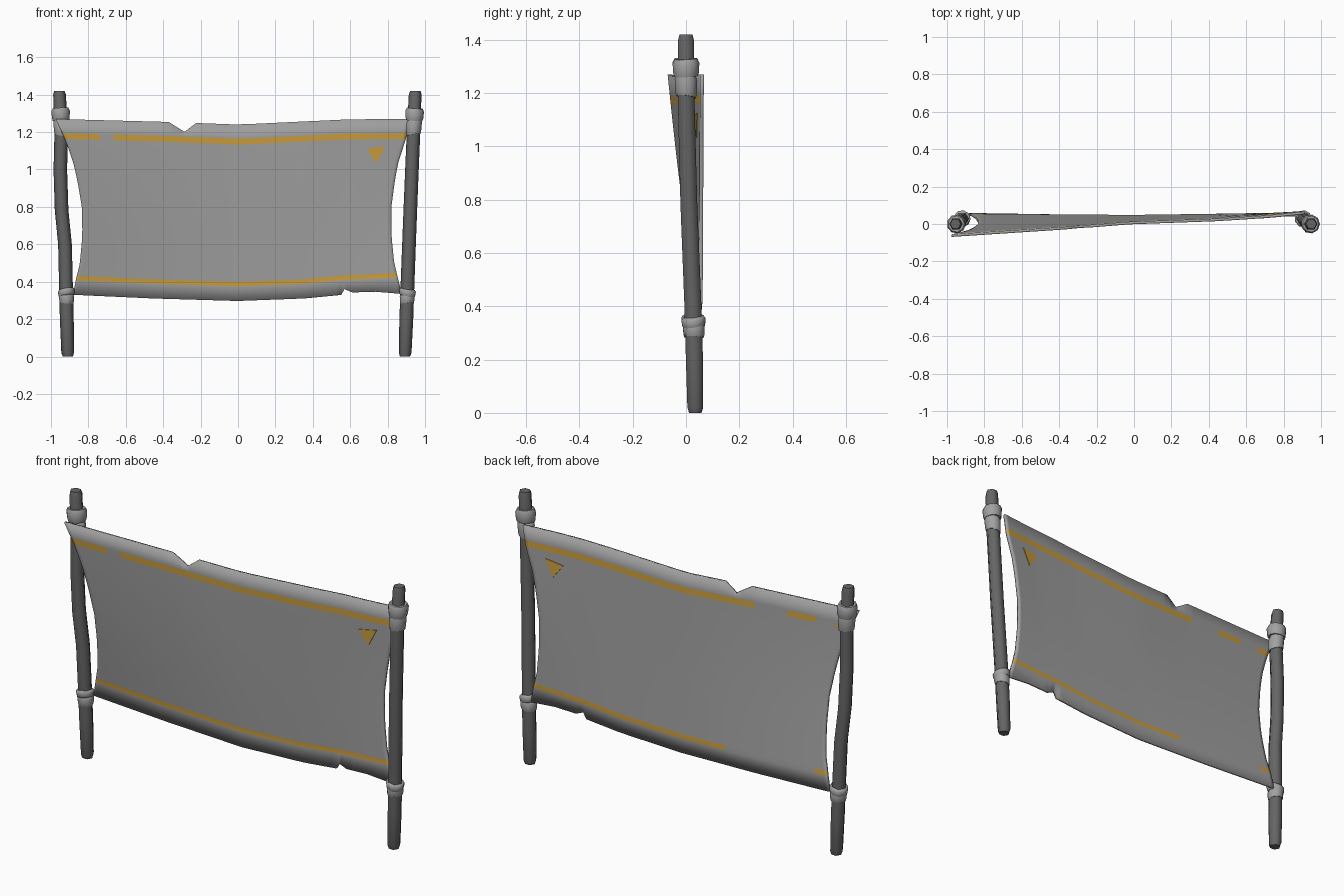
import bpy, bmesh, math
from mathutils import Vector

old = bpy.data.objects.get("Cube")
if old:
    bpy.data.objects.remove(old, do_unlink=True)


def material(name, rgb):
    m = bpy.data.materials.new(name)
    m.use_nodes = True
    m.diffuse_color = (*rgb, 1)
    bsdf = m.node_tree.nodes["Principled BSDF"]
    bsdf.inputs["Base Color"].default_value = (*rgb, 1)
    bsdf.inputs["Roughness"].default_value = 0.8
    return m


CLOTH = material("grey cloth", (0.35, 0.35, 0.35))
GOLD = material("gold paint", (0.6, 0.34, 0.045))
POST = material("dark grey post", (0.13, 0.13, 0.13))
TIE = material("light grey binding", (0.36, 0.36, 0.36))


def finish(name, bm, mats, angle):
    bmesh.ops.recalc_face_normals(bm, faces=bm.faces[:])
    mesh = bpy.data.meshes.new(name)
    bm.to_mesh(mesh)
    bm.free()
    for m in mats:
        mesh.materials.append(m)
    ob = bpy.data.objects.new(name, mesh)
    bpy.context.collection.objects.link(ob)
    if angle:
        bpy.ops.object.select_all(action="DESELECT")
        ob.select_set(True)
        bpy.context.view_layer.objects.active = ob
        bpy.ops.object.shade_smooth_by_angle(angle=math.radians(angle))
    return ob


def interp(pts, t):
    """Piecewise linear lookup."""
    if t <= pts[0][0]:
        return pts[0][1]
    for (a, p), (b, q) in zip(pts, pts[1:]):
        if t <= b:
            return p + (q - p) * (t - a) / (b - a)
    return pts[-1][1]


def tube(name, rings, sides, mat, tilt=0.0):
    """Lofted rings of (centre x, y, z, radius); tilt slants every ring."""
    bm = bmesh.new()
    loops = []
    for x, y, z, r in rings:
        loop = []
        for i in range(sides):
            a = math.tau * i / sides
            loop.append(bm.verts.new((x + r * math.cos(a), y + r * math.sin(a),
                                      z + tilt * math.cos(a + 0.6))))
        loops.append(loop)
    for lo, hi in zip(loops, loops[1:]):
        for i in range(sides):
            k = (i + 1) % sides
            bm.faces.new((lo[i], lo[k], hi[k], hi[i]))
    bm.faces.new(loops[0][::-1])
    bm.faces.new(loops[-1])
    return finish(name, bm, [mat], 62)


# Posts: slightly crooked six-sided poles, each with bindings
POST_Y = [(0, 0.035), (0.3, 0.03), (0.8, 0.01), (1.2, 0.0), (1.42, 0.0)]
POST_X = {
    "right": [(0, -0.91), (0.3, -0.918), (0.6, -0.925), (0.78, -0.943),
              (1.0, -0.95), (1.2, -0.945), (1.42, -0.955)],
    "left": [(0, 0.893), (0.35, 0.905), (0.7, 0.918), (1.0, 0.93), (1.42, 0.948)],
}
POST_R = [(0, 0.027), (0.02, 0.034), (0.2, 0.037), (1.25, 0.036), (1.4, 0.034), (1.42, 0.028)]
HEIGHTS = [0, 0.02, 0.2, 0.4, 0.6, 0.78, 1.0, 1.2, 1.4, 1.42]
# Bindings: bottom height, top height, radius, slant
BANDS = [("lower_tie", 0.285, 0.34, 0.042, 0.004), ("lower_wrap", 0.325, 0.362, 0.046, -0.008),
         ("upper_wrap", 1.185, 1.27, 0.043, 0.008), ("upper_tie", 1.262, 1.328, 0.051, -0.004)]
for side, path in POST_X.items():
    def at(z, r):
        return (interp(path, z), interp(POST_Y, z), z, r)
    tube(side + "_post", [at(z, interp(POST_R, z)) for z in HEIGHTS], 6, POST)
    for name, z0, z1, r, slant in BANDS:
        h = z1 - z0
        rings = [at(z0, r * 0.88), at(z0 + 0.2 * h, r * 0.95),
                 at(z0 + 0.75 * h, r), at(z1, r * 0.85)]
        tube(side + "_" + name, rings, 9, TIE, slant if side == "left" else -slant)

# Cloth outline: side edges by height, hems by position across
EDGE_R = [(0.32, -0.885), (0.42, -0.865), (0.5, -0.845), (0.65, -0.832), (0.8, -0.835),
          (0.95, -0.86), (1.05, -0.885), (1.15, -0.92), (1.27, -0.975)]
EDGE_L = [(0.32, 0.88), (0.42, 0.855), (0.5, 0.835), (0.65, 0.82), (0.8, 0.82),
          (0.95, 0.84), (1.05, 0.86), (1.15, 0.895), (1.27, 0.915)]
TOP = [(0, 1.27), (0.3, 1.255), (0.515, 1.24), (0.83, 1.268), (1, 1.27)]
BOTTOM = [(0, 0.33), (0.25, 0.31), (0.5, 0.297), (0.7, 0.31), (0.82, 0.33), (1, 0.345)]
TOP_NOTCH = [(0.318, 0), (0.356, -0.05), (0.395, 0)]
BOTTOM_NOTCH = [(0.815, 0), (0.828, 0.03), (0.85, 0.01), (0.92, 0.008), (1, -0.01)]
TOP_Y = [(0, -0.062), (0.32, -0.022), (0.5, 0.005), (0.75, 0.022), (0.9, 0.04), (1, 0.06)]
BOTTOM_Y = [(0, 0.06), (0.5, 0.046), (1, 0.055)]
HALF = 0.007


def cloth_x(u, z):
    a, b = interp(EDGE_R, z), interp(EDGE_L, z)
    return a + (b - a) * u


def cloth_y(u, z):
    v = (z - interp(BOTTOM, u)) / (interp(TOP, u) - interp(BOTTOM, u))
    a, b = interp(BOTTOM_Y, u), interp(TOP_Y, u)
    return a + (b - a) * v - 0.008 * math.sin(math.pi * v) * (1 - u)


columns = sorted({i / 24 for i in range(25)} | {0.01, 0.99, 0.105, 0.145, 0.19, 0.35}
                 | {p[0] for p in TOP_NOTCH + BOTTOM_NOTCH})
INNER = 12
ROWS = INNER + 5          # hem, stripe, field, stripe, hem


def row_heights(u):
    lo, hi = interp(BOTTOM, u), interp(TOP, u)
    a, b = lo + 0.102, hi - 0.107
    field = [a + (b - a) * i / INNER for i in range(INNER + 1)]
    return ([lo + interp(BOTTOM_NOTCH, u), lo + 0.078] + field
            + [hi - 0.076, hi + interp(TOP_NOTCH, u)])


def is_gold(front, row, u):
    if row == 1:
        return front or u > 0.35 or u < 0.06
    if row == ROWS - 3:
        if front:
            return not 0.105 < u < 0.145
        return u > 0.3 or 0.105 < u < 0.19 or u < 0.04
    return False


bm = bmesh.new()
layers = {}
for s in (-1, 1):
    layers[s] = [[bm.verts.new((cloth_x(u, z), cloth_y(u, z) + s * HALF
                                - (0.008 if j == 0 else 0), z))
                  for j, z in enumerate(row_heights(u))] for u in columns]
front, back = layers[-1], layers[1]
n, rows = len(columns), len(front[0])
for i in range(n - 1):
    u = (columns[i] + columns[i + 1]) / 2
    for s, g in layers.items():
        for j in range(rows - 1):
            f = bm.faces.new((g[i][j], g[i + 1][j], g[i + 1][j + 1], g[i][j + 1]))
            f.material_index = int(is_gold(s < 0, j, u))
    for j in (0, rows - 1):
        bm.faces.new((front[i][j], front[i + 1][j], back[i + 1][j], back[i][j]))
for i in (0, n - 1):
    for j in range(rows - 1):
        bm.faces.new((front[i][j], front[i][j + 1], back[i][j + 1], back[i][j]))
finish("cloth_banner", bm, [CLOTH, GOLD], 180)

# Painted triangles, one thin plate on each face of the cloth
TRIANGLE = [(0.688, 1.108), (0.787, 1.125), (0.742, 1.035)]
for name, s in (("front_triangle", -1), ("back_triangle", 1)):
    bm = bmesh.new()
    caps = []
    for d in (HALF - 0.003, HALF + 0.004):
        cap = []
        for x, z in TRIANGLE:
            a, b = interp(EDGE_R, z), interp(EDGE_L, z)
            cap.append(bm.verts.new((x, cloth_y((x - a) / (b - a), z) + s * d, z)))
        bm.faces.new(cap)
        caps.append(cap)
    for i in range(3):
        k = (i + 1) % 3
        bm.faces.new((caps[0][i], caps[0][k], caps[1][k], caps[1][i]))
    finish(name, bm, [GOLD], 0)
